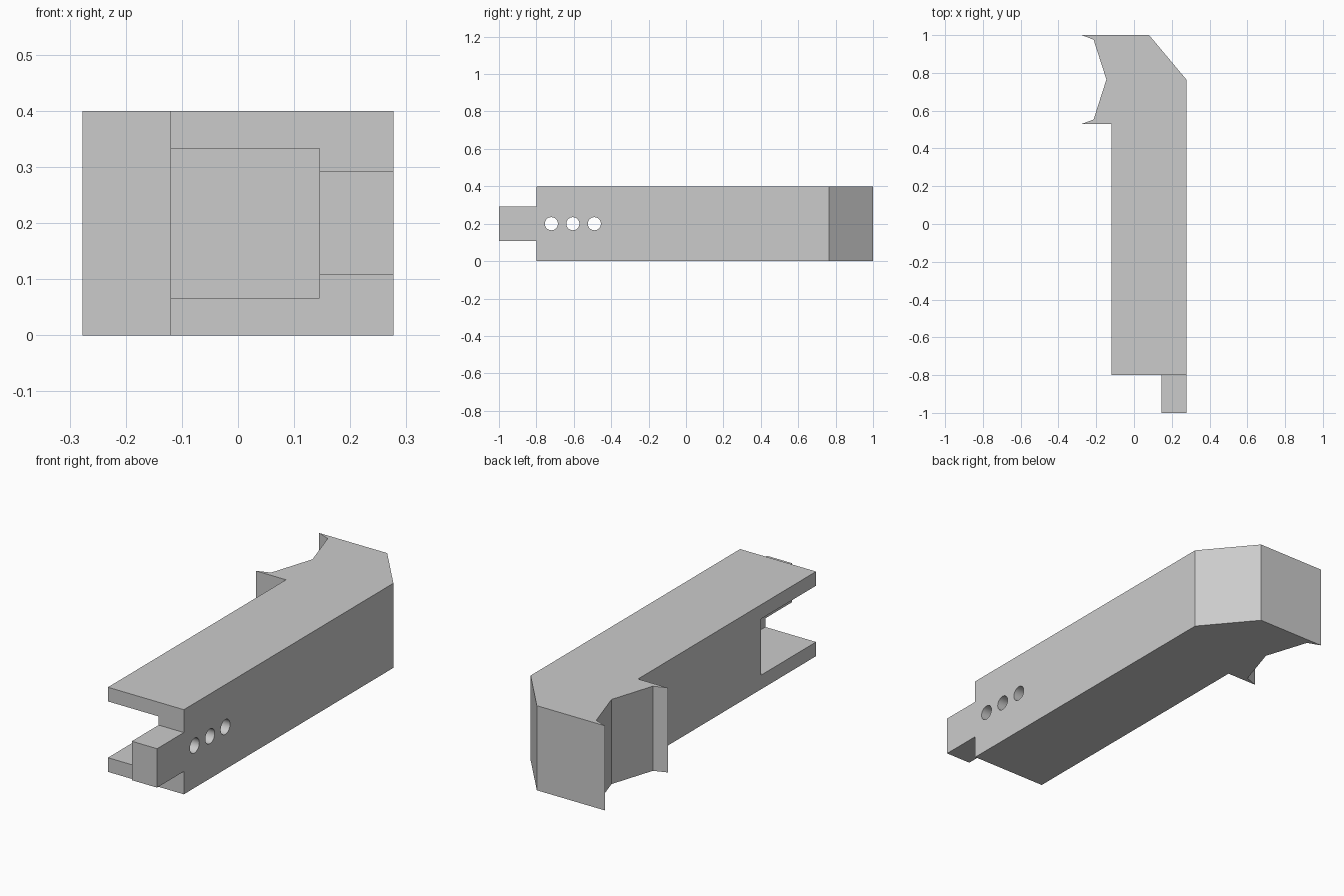
import bpy, bmesh, math
from mathutils import Matrix, Vector

cube = bpy.data.objects.get("Cube")
if cube:
    bpy.data.objects.remove(cube, do_unlink=True)

HEIGHT = 0.4
RIGHT = 0.277      # outer wall face
WALL = 0.145       # inner wall face
LEFT = -0.12
FRONT = -0.8       # front of the body, the tongue goes on to -1

grey = bpy.data.materials.new("light grey")
grey.use_nodes = True
colour = (0.6, 0.6, 0.6, 1)
grey.diffuse_color = colour
grey.node_tree.nodes["Principled BSDF"].inputs["Base Color"].default_value = colour


def make_object(name, bm):
    bmesh.ops.recalc_face_normals(bm, faces=bm.faces)
    mesh = bpy.data.meshes.new(name)
    bm.to_mesh(mesh)
    bm.free()
    mesh.materials.append(grey)
    obj = bpy.data.objects.new(name, mesh)
    bpy.context.collection.objects.link(obj)
    return obj


def box(name, low, high):
    bm = bmesh.new()
    low, high = Vector(low), Vector(high)
    size = Matrix.Diagonal((*(high - low), 1))
    bmesh.ops.create_cube(bm, size=1, matrix=Matrix.Translation((low + high) / 2) @ size)
    return make_object(name, bm)


def hole(name, y):
    bm = bmesh.new()
    place = Matrix.Translation((0.21, y, HEIGHT / 2)) @ Matrix.Rotation(math.pi / 2, 4, "Y")
    bmesh.ops.create_cone(bm, cap_ends=True, segments=32, radius1=0.035,
                          radius2=0.035, depth=0.3, matrix=place)
    return make_object(name, bm)


# Arm with hooked jaw and front tongue, extruded from its plan outline
outline = [(-0.277, 1), (0.08, 1), (RIGHT, 0.765), (RIGHT, -1), (WALL, -1),
           (WALL, FRONT), (LEFT, FRONT), (LEFT, 0.53), (-0.277, 0.53),
           (-0.214, 0.553), (-0.146, 0.765), (-0.214, 0.976)]
bm = bmesh.new()
base = bm.faces.new([bm.verts.new((x, y, 0)) for x, y in outline])
top = bmesh.ops.extrude_face_region(bm, geom=[base])["geom"]
bmesh.ops.translate(bm, vec=(0, 0, HEIGHT),
                    verts=[v for v in top if isinstance(v, bmesh.types.BMVert)])
arm = make_object("clamp_arm", bm)

# Side slot, steps above and below the tongue, and pin holes
cutters = [
    box("slot_cutter", (-0.3, -0.9, 0.067), (WALL, -0.39, 0.333)),
    box("tongue_top_cutter", (0.1, -1.1, 0.292), (0.4, FRONT, 0.5)),
    box("tongue_bottom_cutter", (0.1, -1.1, -0.1), (0.4, FRONT, 0.108)),
]
cutters += [hole("pin_hole_cutter", y) for y in (-0.72, -0.605, -0.49)]

bpy.context.view_layer.objects.active = arm
arm.select_set(True)
for cutter in cutters:
    cutter.hide_render = True
    cut = arm.modifiers.new("cut", "BOOLEAN")
    cut.operation = "DIFFERENCE"
    cut.solver = "EXACT"
    cut.object = cutter
    bpy.ops.object.modifier_apply(modifier=cut.name)
    bpy.data.objects.remove(cutter, do_unlink=True)

bpy.ops.object.shade_smooth_by_angle(angle=math.radians(30))
